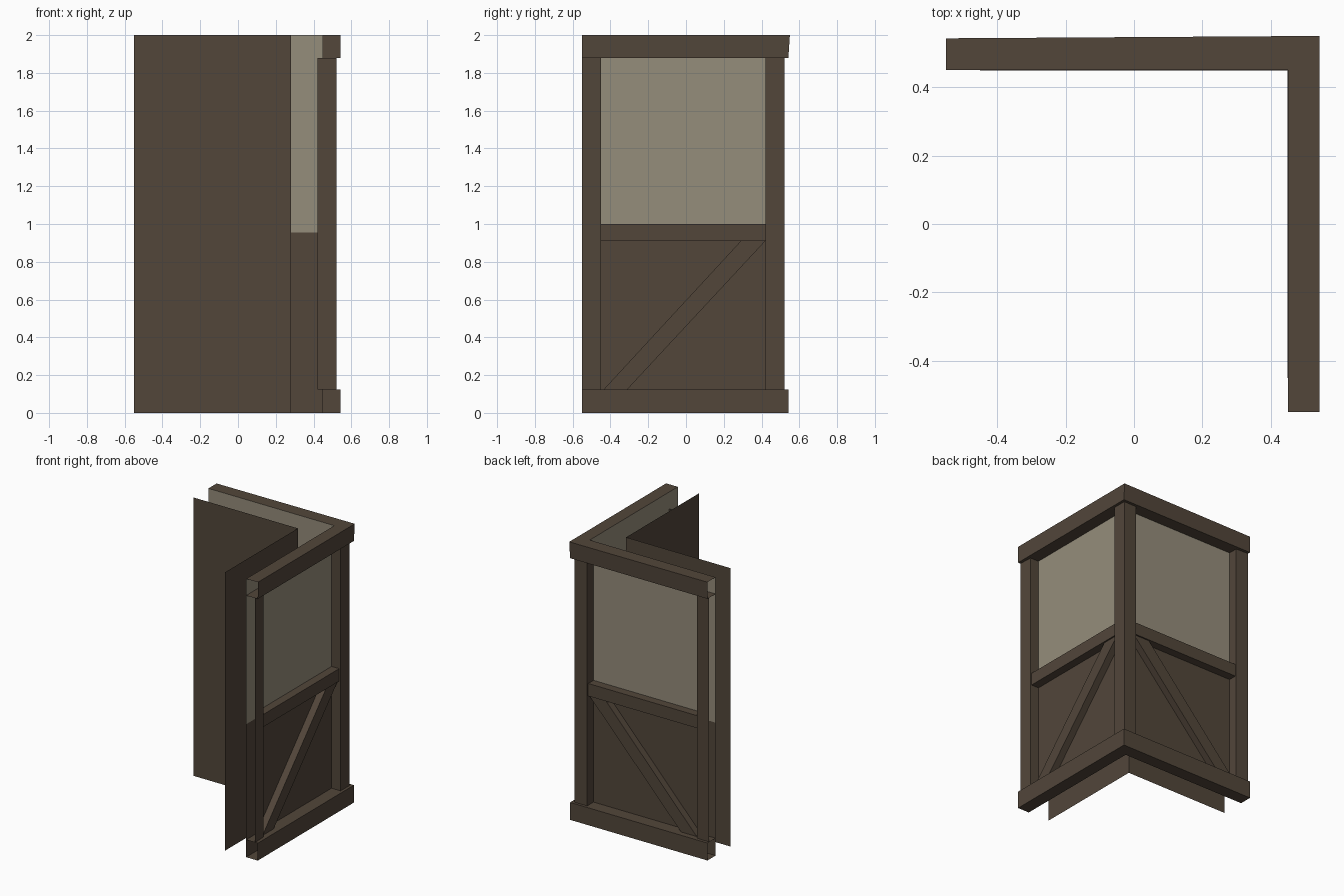
import bpy

if "Cube" in bpy.data.objects:
    bpy.data.objects.remove(bpy.data.objects["Cube"])


def material(name, rgb):
    m = bpy.data.materials.new(name)
    m.diffuse_color = (*rgb, 1)
    m.use_nodes = True
    m.node_tree.nodes["Principled BSDF"].inputs["Base Color"].default_value = m.diffuse_color
    return m


WOOD = material("dark_wood", (0.084, 0.061, 0.042))
PLASTER = material("plaster", (0.302, 0.266, 0.198))
END = -0.55          # open ends of both wall arms


def make(name, verts, faces, mat):
    me = bpy.data.meshes.new(name)
    me.from_pydata(verts, [], faces)
    me.materials.append(mat)
    ob = bpy.data.objects.new(name, me)
    bpy.context.collection.objects.link(ob)
    return ob


def strip(name, rows, mat):
    """Skin quads between neighbouring rows of points."""
    n = len(rows[0])
    verts = [p for r in rows for p in r]
    faces = [(i * n + j, (i + 1) * n + j, (i + 1) * n + j + 1, i * n + j + 1)
             for i in range(len(rows) - 1) for j in range(n - 1)]
    return make(name, verts, faces, mat)


def corner_sweep(name, profile, mat, end=END):
    """Sweep an open (offset, z) profile along the right arm, round the corner, along the back."""
    rows = [[(d, end, z) for d, z in profile],
            [(d, d, z) for d, z in profile],
            [(end, d, z) for d, z in profile]]
    return strip(name, rows, mat)


def upright(name, plan, z0, z1, mat):
    return strip(name, [[(x, y, z0), (x, y, z1)] for x, y in plan], mat)


def mirror_to_back(ob, name):
    """Copy a right wall part to the back wall by swapping x and y."""
    me = ob.data
    verts = [(v.co.y, v.co.x, v.co.z) for v in me.vertices]
    faces = [tuple(reversed(p.vertices)) for p in me.polygons]
    return make(name, verts, faces, me.materials[0])


# wall skins: outer lower boards, outer plaster, inner lining
corner_sweep("lower_boards", [(0.45, 0), (0.45, 0.955)], WOOD)
corner_sweep("plaster_panel", [(0.45, 0.955), (0.45, 2)], PLASTER)
corner_sweep("inner_lining", [(0.28, 2), (0.28, 0)], WOOD)

# horizontal beams, open at the ends and behind
corner_sweep("sill_beam", [(0.45, 0), (0.542, 0), (0.542, 0.125), (0.45, 0.125)], WOOD)
top = corner_sweep("top_beam", [(0.45, 1.88), (0.542, 1.88), (0.543, 2), (0.45, 2)], WOOD)
top.data.vertices[6].co.y = 0.55     # slightly drawn-out upper corner
corner_sweep("middle_rail", [(0.449, 0.91), (0.51, 0.91), (0.51, 1.0), (0.449, 1.0)], WOOD, end=-0.45)

# posts: hollow corner post and one half-open post at each end
c0, c1 = 0.42, 0.522
upright("corner_post", [(c0, c0), (c1, c0), (c1, c1), (c0, c1), (c0, c0)], 0.125, 1.88, WOOD)
post = upright("right_end_post", [(0.522, END), (0.518, -0.45), (0.42, -0.45)], 0.125, 1.88, WOOD)
mirror_to_back(post, "back_end_post")

# diagonal braces rising towards the corner
lower, upper = (-0.435, -0.31, 0.125), (0.29, 0.42, 0.91)
rows = []
for a, b, z in (lower, upper):
    rows.append([(0.45, b, z), (0.50, b, z), (0.50, a, z), (0.45, a, z)])
brace = strip("right_brace", rows[::-1], WOOD)
mirror_to_back(brace, "back_brace")
